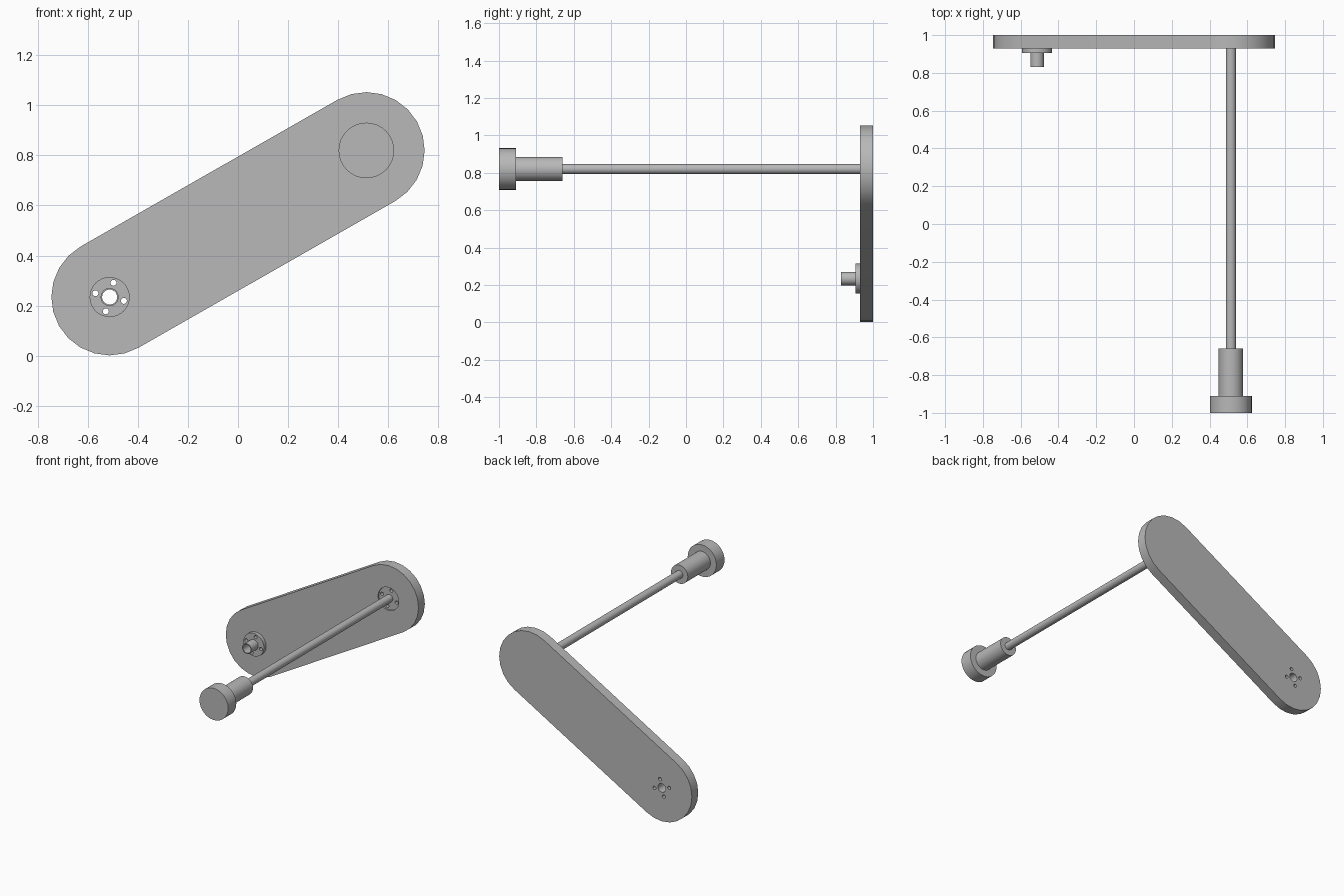
import bpy, bmesh
from math import sin, cos, pi, atan2, radians
from mathutils import Matrix, Vector

cube = bpy.data.objects.get("Cube")
if cube:
    bpy.data.objects.remove(cube)

grey = bpy.data.materials.new("plain grey")
grey.use_nodes = True
COLOUR = (0.48, 0.48, 0.48, 1)
grey.diffuse_color = COLOUR
grey.node_tree.nodes["Principled BSDF"].inputs["Base Color"].default_value = COLOUR

LOW = Vector((-0.513, 0, 0.234))    # hub axis
HIGH = Vector((0.513, 0, 0.82))     # rod axis
END_R = 0.233
PLATE_FRONT = 0.93


def finish(bm, name):
    bmesh.ops.recalc_face_normals(bm, faces=bm.faces)
    mesh = bpy.data.meshes.new(name)
    bm.to_mesh(mesh)
    bm.free()
    mesh.materials.append(grey)
    obj = bpy.data.objects.new(name, mesh)
    bpy.context.collection.objects.link(obj)
    return obj


def add_cylinder(bm, centre, r, y0, y1, sides=32):
    place = Matrix.Translation((centre.x, (y0 + y1) / 2, centre.z)) @ Matrix.Rotation(pi / 2, 4, 'X')
    bmesh.ops.create_cone(bm, cap_ends=True, segments=sides, radius1=r, radius2=r,
                          depth=y1 - y0, matrix=place)


def cylinder(name, centre, r, y0, y1, sides=32):
    bm = bmesh.new()
    add_cylinder(bm, centre, r, y0, y1, sides)
    return finish(bm, name)


def add_screw_holes(bm, centre, y0, y1):
    for i in range(4):
        a = radians(75 + 90 * i)
        add_cylinder(bm, centre + Vector((cos(a), 0, sin(a))) * 0.059, 0.012, y0, y1, 16)


def boolean(obj, other, operation='DIFFERENCE'):
    mod = obj.modifiers.new("boolean", 'BOOLEAN')
    mod.operation = operation
    mod.solver = 'EXACT'
    mod.object = other
    bpy.context.view_layer.objects.active = obj
    bpy.ops.object.modifier_apply(modifier=mod.name)
    bpy.data.objects.remove(other)


# Slanted arm plate with two rounded ends
bm = bmesh.new()
tilt = atan2(HIGH.z - LOW.z, HIGH.x - LOW.x)
outline = []
for centre, start in ((HIGH, tilt - pi / 2), (LOW, tilt + pi / 2)):
    for i in range(13):
        a = start + pi * i / 12
        outline.append(bm.verts.new((centre.x + END_R * cos(a), PLATE_FRONT, centre.z + END_R * sin(a))))
face = bm.faces.new(outline)
side = bmesh.ops.extrude_face_region(bm, geom=[face], use_keep_orig=True)
bmesh.ops.translate(bm, vec=(0, 1 - PLATE_FRONT, 0),
                    verts=[v for v in side["geom"] if isinstance(v, bmesh.types.BMVert)])
arm_plate = finish(bm, "arm_plate")

# Flanged hub on the low end
hub = cylinder("hub", LOW, 0.08, 0.905, PLATE_FRONT)
boolean(hub, cylinder("hub_sleeve", LOW, 0.036, 0.83, 0.92), 'UNION')

# Bore and screw holes through hub and plate
for target in (hub, arm_plate):
    bm = bmesh.new()
    add_cylinder(bm, LOW, 0.03, 0.7, 1.1)
    add_screw_holes(bm, LOW, 0.7, 1.1)
    boolean(target, finish(bm, "hole_cutter"))

# Shallow seat with blind screw holes around the rod
boolean(arm_plate, cylinder("seat_cutter", HIGH, 0.08, 0.9, PLATE_FRONT + 0.01))
bm = bmesh.new()
add_screw_holes(bm, HIGH, 0.9, PLATE_FRONT + 0.04)
boolean(arm_plate, finish(bm, "blind_hole_cutter"))

# Rod, its collar and the end knob
parts = [arm_plate, hub,
         cylinder("rod", HIGH, 0.027, -0.7, 0.99),
         cylinder("collar", HIGH, 0.065, -0.91, -0.66),
         cylinder("end_knob", HIGH, 0.111, -1.0, -0.91)]

# Smooth curved walls, crisp rims
bpy.ops.object.select_all(action='DESELECT')
for obj in parts:
    obj.select_set(True)
bpy.context.view_layer.objects.active = arm_plate
bpy.ops.object.shade_smooth_by_angle(angle=radians(30))
